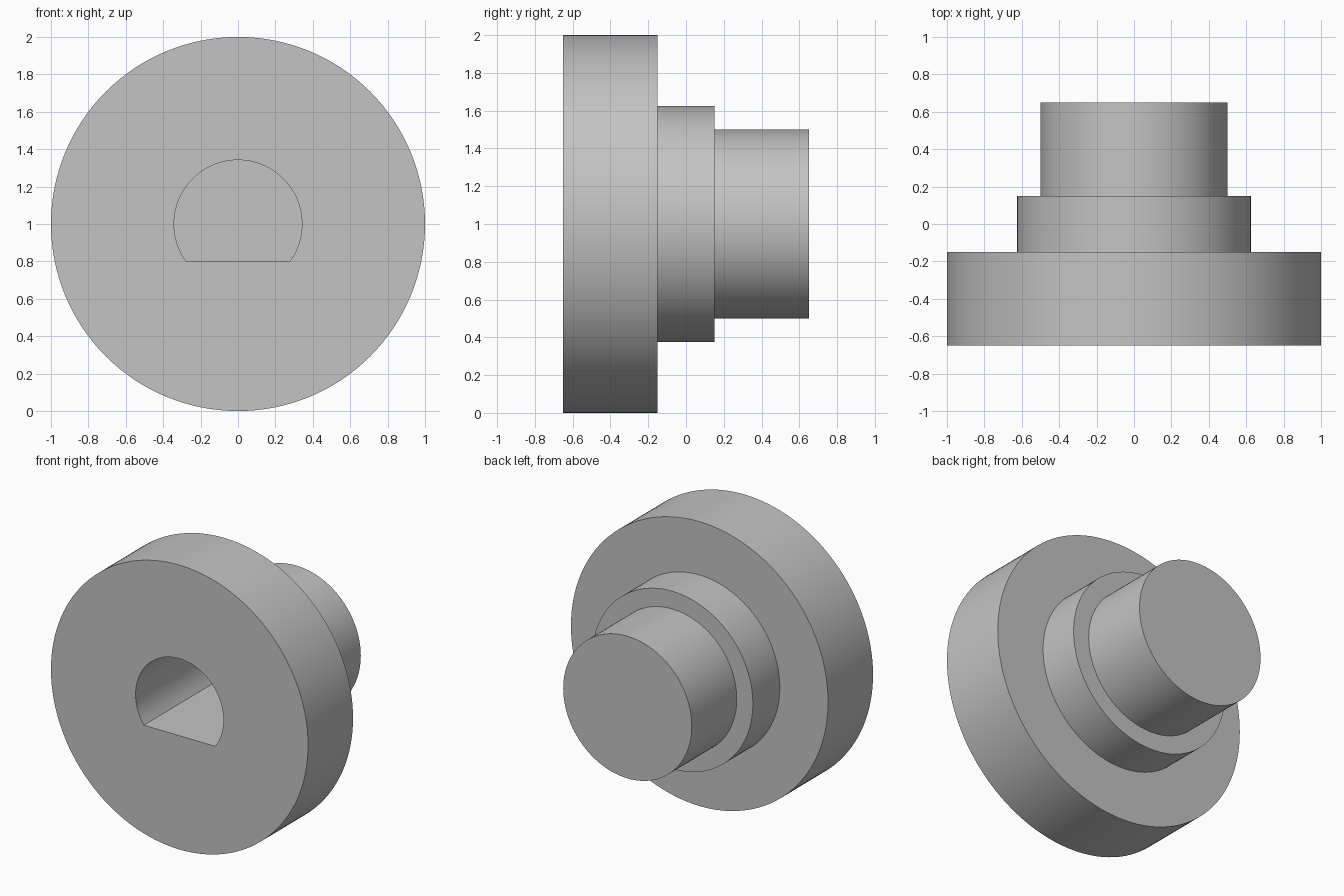
import bpy
import bmesh
from math import sin, cos, pi, asin, radians

cube = bpy.data.objects.get("Cube")
if cube:
    bpy.data.objects.remove(cube, do_unlink=True)

CENTRE_Z = 1.0
FRONT = -0.65
SIDES = 128

grey = bpy.data.materials.new("plain grey")
grey.use_nodes = True
colour = (0.55, 0.55, 0.55, 1)
grey.diffuse_color = colour
grey.node_tree.nodes["Principled BSDF"].inputs["Base Color"].default_value = colour


def make_object(name, sections):
    """Skin a list of (outline, y) sections along y and cap both ends."""
    bm = bmesh.new()
    rings = [[bm.verts.new((x, y, CENTRE_Z + z)) for x, z in outline]
             for outline, y in sections]
    n = len(rings[0])
    for a, b in zip(rings, rings[1:]):
        for i in range(n):
            j = (i + 1) % n
            bm.faces.new((a[i], a[j], b[j], b[i]))
    bm.faces.new(rings[0])
    bm.faces.new(rings[-1])
    bmesh.ops.recalc_face_normals(bm, faces=bm.faces)
    mesh = bpy.data.meshes.new(name)
    bm.to_mesh(mesh)
    bm.free()
    mesh.materials.append(grey)
    obj = bpy.data.objects.new(name, mesh)
    bpy.context.collection.objects.link(obj)
    return obj


def circle(r):
    return [(r * cos(2 * pi * i / SIDES), r * sin(2 * pi * i / SIDES))
            for i in range(SIDES)]


def d_shape(r, flat):
    """Circle with a flat chord below the centre."""
    start = -asin(flat / r)
    sweep = pi - 2 * start
    steps = 72
    return [(r * cos(start + sweep * i / steps), r * sin(start + sweep * i / steps))
            for i in range(steps + 1)]


# Stepped body: flange, collar and shaft
steps = [(1.0, FRONT, -0.15), (0.625, -0.15, 0.15), (0.5, 0.15, 0.65)]
body = make_object("stepped_hub",
                   [(circle(r), y) for r, y0, y1 in steps for y in (y0, y1)])

# Blind D-shaped bore in the front face
cutter = make_object("bore_cutter",
                     [(d_shape(0.342, 0.2), y) for y in (FRONT - 0.1, FRONT + 1.0)])
cutter.hide_render = True

cut = body.modifiers.new("bore", "BOOLEAN")
cut.operation = "DIFFERENCE"
cut.solver = "EXACT"
cut.object = cutter

bpy.ops.object.select_all(action="DESELECT")
body.select_set(True)
bpy.context.view_layer.objects.active = body
bpy.ops.object.modifier_apply(modifier=cut.name)
bpy.data.objects.remove(cutter, do_unlink=True)
bpy.ops.object.shade_smooth_by_angle(angle=radians(30))
